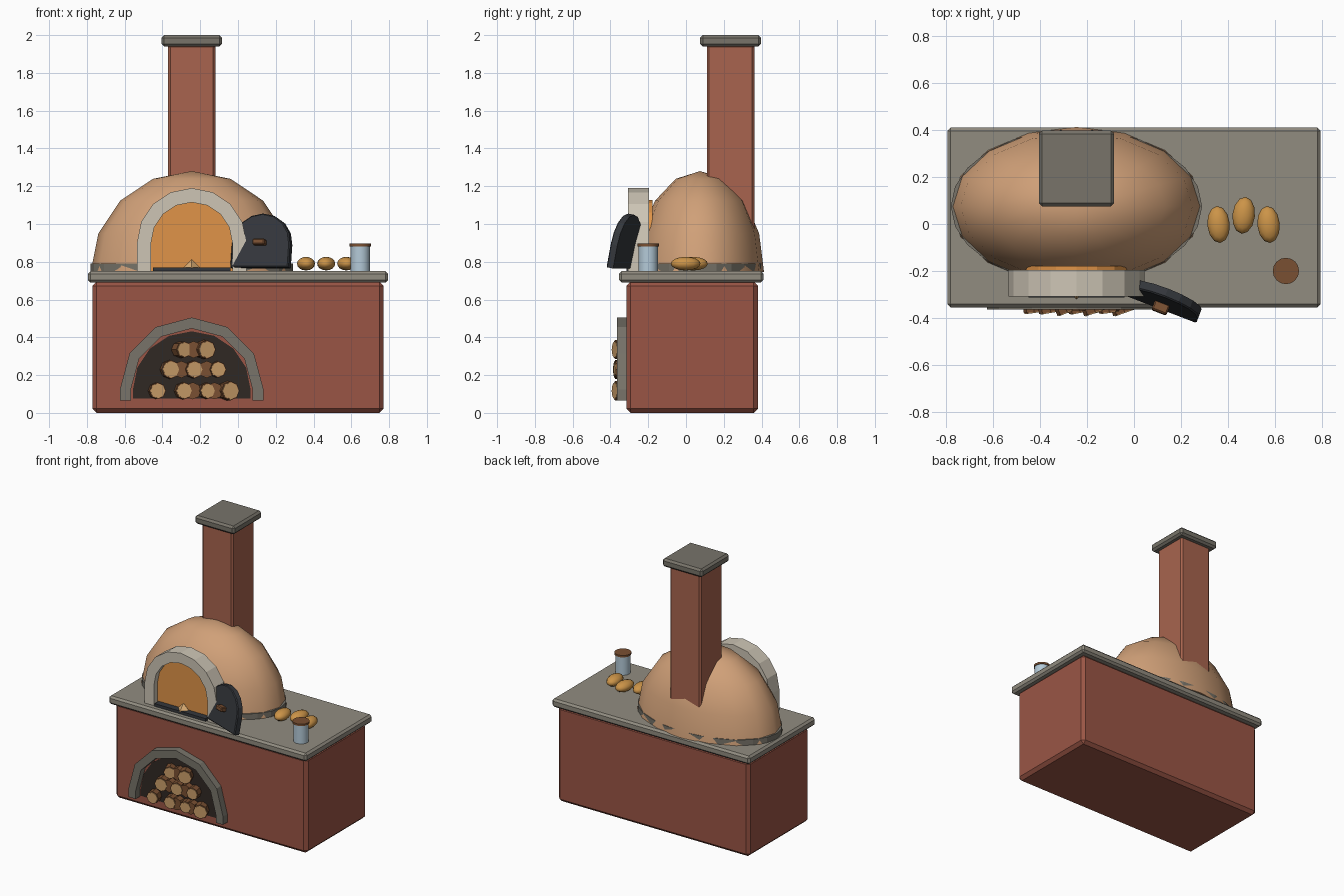
import bpy, bmesh, math, random
from mathutils import Matrix, Vector

if "Cube" in bpy.data.objects:
    bpy.data.objects.remove(bpy.data.objects["Cube"])

random.seed(4)
CX = -0.245  # centre line of oven, chimney and wood store
mats = {}


def mat(name, hexcol):
    c = [int(hexcol[i:i + 2], 16) / 255 for i in (0, 2, 4)]
    m = bpy.data.materials.new(name)
    m.diffuse_color = (*[v / 12.92 if v < 0.04 else ((v + 0.055) / 1.055) ** 2.4 for v in c], 1)
    m.use_nodes = True
    m.node_tree.nodes["Principled BSDF"].inputs["Base Color"].default_value = m.diffuse_color
    mats[name] = m


for n, h in dict(brick="9a5545", chimney_brick="a8644e", stone="918c80", dark_stone="78746a",
                 clay="d0a078", plaster="cdc5b5", glow="e09448", iron="34373c", wood="7a5032",
                 cut_wood="c89c68", soot="302824", bread="cc9448", glass="b4cad8", ember="dcae74").items():
    mat(n, h)


def finish(name, bm, material, smooth=False):
    bmesh.ops.recalc_face_normals(bm, faces=bm.faces)
    me = bpy.data.meshes.new(name)
    bm.to_mesh(me)
    bm.free()
    ob = bpy.data.objects.new(name, me)
    bpy.context.collection.objects.link(ob)
    me.materials.append(mats[material])
    if smooth:
        bpy.ops.object.select_all(action='DESELECT')
        ob.select_set(True)
        bpy.context.view_layer.objects.active = ob
        bpy.ops.object.shade_smooth_by_angle(angle=math.radians(50))
    return ob


def box(name, x, y, z, material, bevel=0.0):
    bm = bmesh.new()
    bmesh.ops.create_cube(bm, size=1)
    for v in bm.verts:
        v.co = Vector([(r[0] + r[1]) / 2 + c * (r[1] - r[0]) for r, c in zip((x, y, z), v.co)])
    if bevel:
        bmesh.ops.bevel(bm, geom=bm.edges[:], offset=bevel, segments=1, affect='EDGES')
    return finish(name, bm, material)


def prism(name, pts, y0, y1, material, bevel=0.0):
    # profile in x/z, extruded along y
    bm = bmesh.new()
    f = bm.faces.new([bm.verts.new((x, y0, z)) for x, z in pts])
    ext = bmesh.ops.extrude_face_region(bm, geom=[f])["geom"]
    bmesh.ops.translate(bm, vec=(0, y1 - y0, 0), verts=[g for g in ext if isinstance(g, bmesh.types.BMVert)])
    if bevel:
        front = [e for e in bm.edges if all(abs(v.co.y - y0) < 1e-5 for v in e.verts)]
        bmesh.ops.bevel(bm, geom=front, offset=bevel, segments=1, affect='EDGES')
    return finish(name, bm, material)


def arch(cx, r, z0, zc, n):
    arc = [(cx + r * math.cos(math.pi * i / n), zc + r * math.sin(math.pi * i / n)) for i in range(n + 1)]
    return [(cx + r, z0)] + arc + [(cx - r, z0)]


def ring(cx, ro, ri, z0, zc, n):
    return arch(cx, ro, z0, zc, n) + arch(cx, ri, z0, zc, n)[::-1]


def cone(name, r1, r2, depth, n, m, material, smooth=False):
    bm = bmesh.new()
    bmesh.ops.create_cone(bm, cap_ends=True, segments=n, radius1=r1, radius2=r2, depth=depth, matrix=m)
    return finish(name, bm, material, smooth)


T = Matrix.Translation

# brick base and stone worktop
box("base", (-0.77, 0.77), (-0.315, 0.38), (0, 0.695), "brick", 0.022)
box("worktop", (-0.795, 0.795), (-0.355, 0.41), (0.69, 0.75), "stone", 0.014)

# dome: upper half of a stretched sphere
bm = bmesh.new()
bmesh.ops.create_uvsphere(bm, u_segments=16, v_segments=8, radius=1)
bmesh.ops.delete(bm, geom=[v for v in bm.verts if v.co.z < -0.01], context='VERTS')
bmesh.ops.holes_fill(bm, edges=[e for e in bm.edges if e.is_boundary])
bmesh.ops.transform(bm, verts=bm.verts, matrix=T((CX, 0.075, 0.745)) @ Matrix.Diagonal((0.535, 0.338, 0.535, 1)))
finish("dome", bm, "clay", True)
cone("dome_footing", 1, 1, 0.045, 24,
     T((CX, 0.075, 0.768)) @ Matrix.Diagonal((0.535, 0.33, 1, 1)), "dark_stone")

# chimney
box("chimney", (-0.37, -0.12), (0.11, 0.362), (0.85, 1.95), "chimney_brick", 0.012)
box("chimney_cap", (-0.405, -0.085), (0.075, 0.398), (1.94, 2.0), "dark_stone", 0.014)

# oven mouth
prism("mouth_arch", ring(CX, 0.29, 0.215, 0.75, 0.9, 8), -0.308, -0.195, "plaster")
prism("mouth_glow", arch(CX, 0.228, 0.752, 0.9, 8), -0.268, -0.178, "glow")
box("mouth_sill", (-0.45, -0.04), (-0.314, -0.255), (0.75, 0.77), "iron")
cone("ember", 0.045, 0, 0.045, 4, T((CX, -0.275, 0.79)), "ember")

# leaning door with handle
lean = T((0.118, -0.345, 0.768)) @ Matrix.Rotation(math.radians(-21), 4, 'Z') @ Matrix.Rotation(math.radians(-11), 4, 'X')
for ob in (prism("door", arch(0, 0.165, 0, 0.125, 8), -0.02, 0.02, "iron", 0.006),
           box("door_handle", (-0.034, 0.034), (-0.06, -0.015), (0.115, 0.147), "wood", 0.006)):
    ob.data.transform(lean)

# wood store arch and dark recess
prism("store_arch", ring(CX, 0.38, 0.322, 0.065, 0.125, 6), -0.365, -0.3, "dark_stone")
prism("store_recess", arch(CX, 0.312, 0.075, 0.12, 8), -0.322, -0.3, "soot")

# stacked logs with pale cut ends
rows = [(0.117, (-0.425, -0.285, -0.16, -0.04)), (0.23, (-0.355, -0.23, -0.105)), (0.335, (-0.285, -0.165))]
k = 0
for z, xs in rows:
    for x in xs:
        k += 1
        r = random.uniform(0.042, 0.052)
        m = T((x, -0.375, z)) @ Matrix.Rotation(random.uniform(0.1, 0.4), 4, 'Z') @ Matrix.Rotation(math.pi / 2, 4, 'X')
        cone(f"log_{k}", r, r, 0.12, 8, m @ T((0, 0, -0.06)), "wood")
        cone(f"log_end_{k}", r * 0.88, r * 0.88, 0.006, 8, m @ T((0, 0, 0.001)), "cut_wood")
# darker log butts between the pale ones
for i, (x, z) in enumerate([(-0.24, 0.117), (-0.125, 0.117), (-0.3, 0.23), (-0.165, 0.23), (-0.235, 0.335)]):
    cone(f"back_log_{i + 1}", 0.045, 0.045, 0.07, 8, T((x, -0.333, z)) @ Matrix.Rotation(math.pi / 2, 4, 'X'), "wood")

# loaves
for i, (x, y, a) in enumerate([(0.36, -0.002, 5), (0.467, 0.037, -6), (0.573, -0.002, 5)]):
    bm = bmesh.new()
    bmesh.ops.create_uvsphere(bm, u_segments=12, v_segments=8, radius=1)
    bmesh.ops.transform(bm, verts=bm.verts, matrix=T((x, y, 0.79)) @ Matrix.Rotation(math.radians(a), 4, 'Z')
                        @ Matrix.Diagonal((0.048, 0.079, 0.036, 1)))
    finish(f"loaf_{i + 1}", bm, "bread", True)

# jar with lid
cone("jar", 0.051, 0.051, 0.135, 16, T((0.647, -0.2, 0.8175)), "glass", True)
cone("jar_lid", 0.056, 0.056, 0.014, 16, T((0.647, -0.2, 0.889)), "wood", True)
